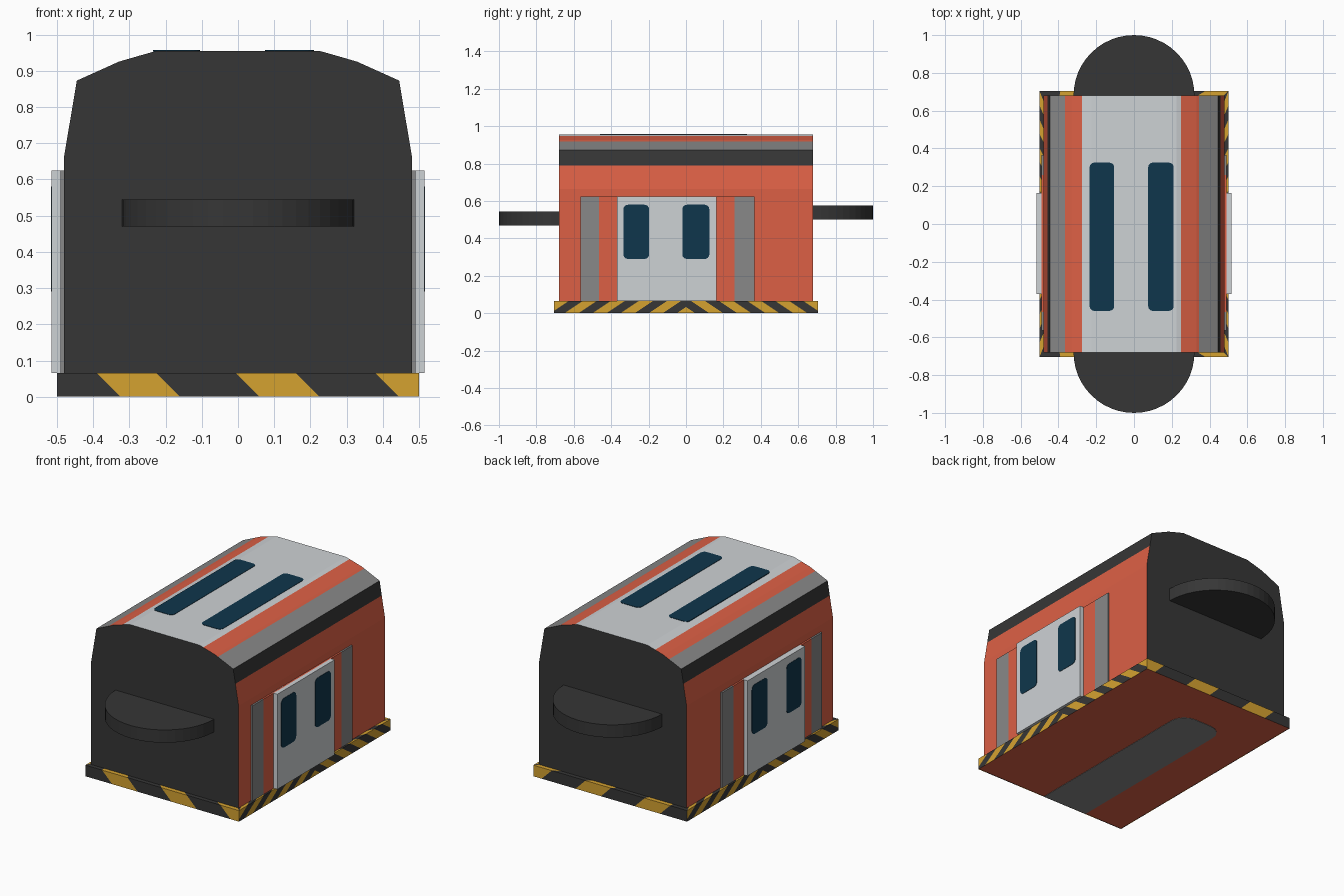
import bpy, bmesh, math
from mathutils import Vector

if "Cube" in bpy.data.objects:
    bpy.data.objects.remove(bpy.data.objects["Cube"])


def lin(c):
    return c / 12.92 if c <= 0.04045 else ((c + 0.055) / 1.055) ** 2.4


def material(name, r, g, b):
    m = bpy.data.materials.new(name)
    m.diffuse_color = (lin(r / 255), lin(g / 255), lin(b / 255), 1)
    m.use_nodes = True
    m.node_tree.nodes["Principled BSDF"].inputs["Base Color"].default_value = m.diffuse_color
    return m


MATS = [material("orange", 220, 96, 69), material("silver", 206, 210, 213),
        material("mid grey", 136, 136, 136), material("charcoal", 54, 54, 54),
        material("navy glass", 15, 54, 76), material("warning yellow", 213, 162, 48)]
ORANGE, SILVER, GREY, DARK, NAVY, YELLOW = range(6)


def finish(name, bm):
    bmesh.ops.recalc_face_normals(bm, faces=bm.faces)
    me = bpy.data.meshes.new(name)
    bm.to_mesh(me)
    bm.free()
    for m in MATS:
        me.materials.append(m)
    ob = bpy.data.objects.new(name, me)
    bpy.context.collection.objects.link(ob)
    return ob


def prism(name, pts, a, b, place, cap, sides=None):
    """Extrude outline pts (u, v) from a to b; place maps (u, v, w) to xyz."""
    bm = bmesh.new()
    va = [bm.verts.new(place(u, v, a)) for u, v in pts]
    vb = [bm.verts.new(place(u, v, b)) for u, v in pts]
    for ring in (va, vb):
        bm.faces.new(ring).material_index = cap
    n = len(pts)
    for i in range(n):
        j = (i + 1) % n
        f = bm.faces.new((va[i], va[j], vb[j], vb[i]))
        f.material_index = sides[i] if sides else cap
    return finish(name, bm)


def rounded(u0, u1, v0, v1, r, n=4):
    """Outline of a rectangle with rounded corners."""
    pts = []
    for k, (cu, cv) in enumerate(((u1 - r, v1 - r), (u0 + r, v1 - r),
                                  (u0 + r, v0 + r), (u1 - r, v0 + r))):
        for i in range(n + 1):
            t = math.pi / 2 * (k + i / n)
            pts.append((cu + r * math.cos(t), cv + r * math.sin(t)))
    return pts


def rect(u0, u1, v0, v1):
    return [(u0, v0), (u1, v0), (u1, v1), (u0, v1)]


def along_y(u, v, w):
    return (u, w, v)


def along_z(u, v, w):
    return (u, v, w)


# Body shell: charcoal ends, coloured bands following the profile
profile = [(0.48, 0.06), (0.48, 0.665), (0.459, 0.79), (0.445, 0.873), (0.345, 0.918),
           (0.33, 0.925), (0.25, 0.948), (0.225, 0.955), (-0.225, 0.955), (-0.275, 0.941),
           (-0.33, 0.925), (-0.365, 0.909), (-0.445, 0.873), (-0.459, 0.79),
           (-0.48, 0.665), (-0.48, 0.06)]
bands = [ORANGE, ORANGE, DARK, GREY, ORANGE, ORANGE, SILVER, SILVER, SILVER,
         ORANGE, ORANGE, GREY, DARK, ORANGE, ORANGE, DARK]
prism("carriage_body", profile, -0.68, 0.68, along_y, DARK, bands)

# Roof windows
for side, u0, u1 in (("left", -0.235, -0.105), ("right", 0.075, 0.21)):
    prism(side + "_roof_window", rounded(u0, u1, -0.46, 0.325, 0.025),
          0.953, 0.957, along_z, NAVY)

# Doorway panels, sliding door and door windows on both sides
for side, s in (("left", -1), ("right", 1)):
    def on_side(u, v, w, s=s):
        return (s * w, u, v)
    for part, y0, y1, col in (("front_post", -0.565, -0.465, GREY),
                              ("doorway", -0.465, 0.26, ORANGE),
                              ("rear_post", 0.26, 0.365, GREY)):
        prism(f"{side}_{part}", rect(y0, y1, 0.062, 0.625), 0.47, 0.49, on_side, col)
    prism(side + "_door", rect(-0.37, 0.163, 0.066, 0.625), 0.48, 0.515, on_side, SILVER)
    for part, y0, y1 in (("front", -0.335, -0.197), ("rear", -0.02, 0.125)):
        prism(f"{side}_{part}_window", rounded(y0, y1, 0.29, 0.58, 0.025),
              0.512, 0.517, on_side, NAVY)

# Half-disc couplings, the rear one slightly higher
for name, s, z in (("front_coupling", -1, 0.47), ("rear_coupling", 1, 0.50)):
    arc = [(0.32 * math.cos(math.pi * i / 24), s * (0.68 + 0.32 * math.sin(math.pi * i / 24)))
           for i in range(25)]
    prism(name, arc, z, z + 0.075, along_z, DARK)

# Base skirt with hazard stripes, folded over onto a narrow ledge
H, LEDGE = 0.065, 0.03


def striped_panel(bm, half, slope, mirror, offset, period, width, place):
    """Cut a flat strip along slanted lines, colour it, then fold it into place."""
    sb = bmesh.new()
    sb.faces.new([sb.verts.new((u, v, 0)) for u, v in rect(-half, half, 0, H + LEDGE)])

    def cut(co, no):
        bmesh.ops.bisect_plane(sb, geom=sb.verts[:] + sb.edges[:] + sb.faces[:],
                               plane_co=co, plane_no=no, dist=1e-6)

    def phase(u, v):
        return (abs(u) if mirror else u) + slope * v - offset
    cut((0, H, 0), (0, 1, 0))
    if mirror:
        cut((0, 0, 0), (1, 0, 0))
    for i in range(-6, 7):
        for edge in (0, width):
            c = offset + i * period + edge
            cut((c, 0, 0), (1, slope, 0))
            if mirror:
                cut((-c, 0, 0), (-1, slope, 0))
    for f in sb.faces:
        c = f.calc_center_median()
        col = YELLOW if phase(c.x, c.y) % period < width else DARK
        ring = []
        for v in f.verts:
            fold = max(0, v.co.y - H)
            ring.append(bm.verts.new(place(v.co.x * (half - fold) / half, min(v.co.y, H), fold)))
        nf = bm.faces.new(ring)
        nf.material_index = col
    sb.free()


bm = bmesh.new()
for s in (-1, 1):
    striped_panel(bm, 0.5, 1.0, False, 0.06, 0.385, 0.165,
                  lambda u, v, w, s=s: (u, s * (0.705 - w), v))
    striped_panel(bm, 0.705, 1.5, True, -0.025, 0.15, 0.075,
                  lambda u, v, w, s=s: (s * (0.5 - w), u, v))
bmesh.ops.remove_doubles(bm, verts=bm.verts, dist=1e-5)
skirt = finish("base_skirt", bm)

# Keep every skirt face pointing outward or upward
bm = bmesh.new()
bm.from_mesh(skirt.data)
for f in bm.faces:
    c = f.calc_center_median()
    f.normal_update()
    if abs(f.normal.z) > 0.5:
        out = Vector((0, 0, 1))
    elif abs(f.normal.x) > 0.5:
        out = Vector((c.x, 0, 0))
    else:
        out = Vector((0, c.y, 0))
    if f.normal.dot(out) < 0:
        f.normal_flip()
bm.to_mesh(skirt.data)
bm.free()

# Underside and its grey strip with a rounded far end
prism("underside", rect(-0.499, 0.499, -0.704, 0.704), 0.002, 0.01, along_z, ORANGE)
strip = [(-0.25, -0.704), (0.04, -0.704)] + [
    p for p in rounded(-0.25, 0.04, 0.0, 0.45, 0.09) if p[1] > 0.3]
prism("underside_strip", strip, 0.0, 0.004, along_z, GREY)
